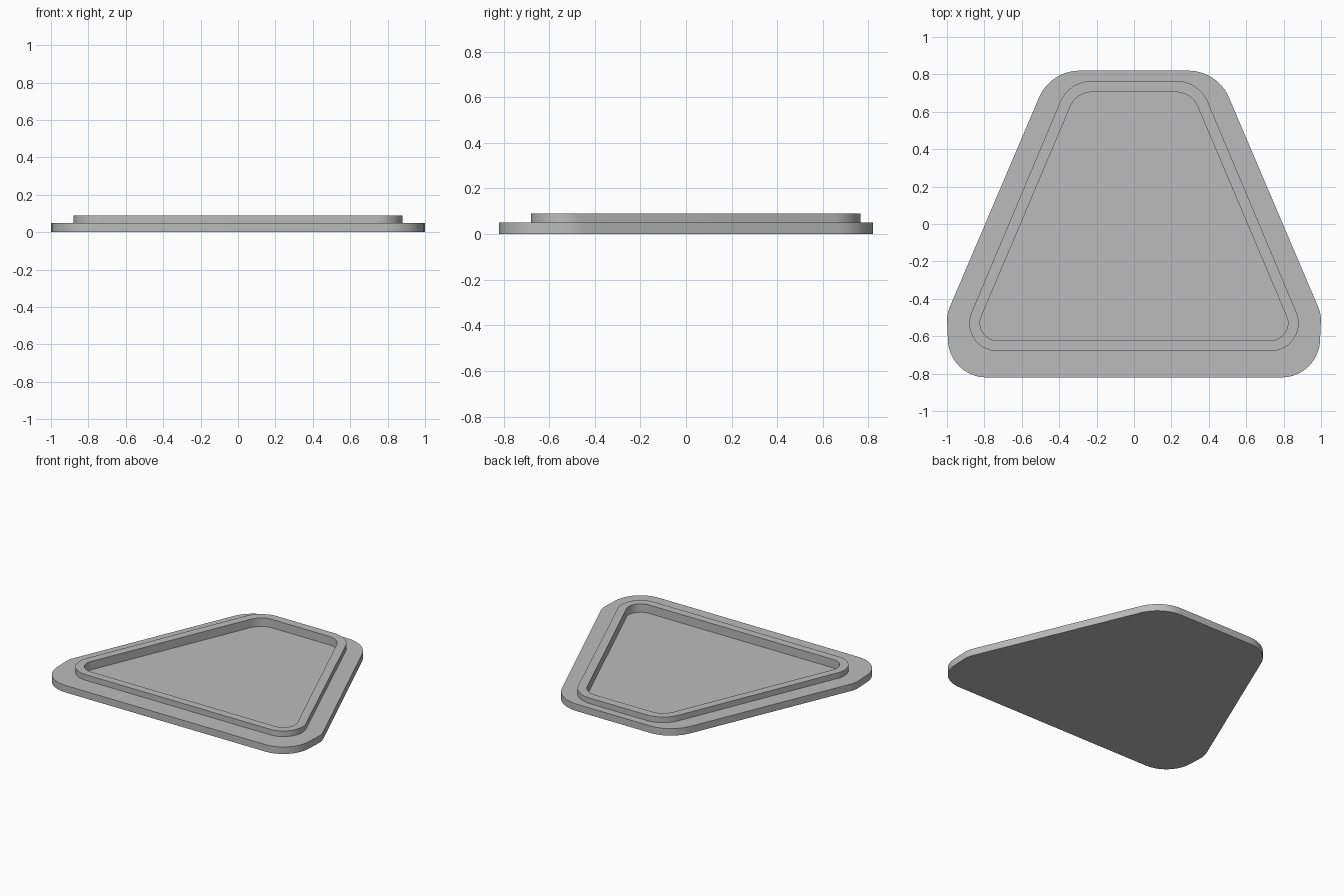
import bpy
import bmesh
from math import cos, sin, radians

cube = bpy.data.objects.get("Cube")
if cube:
    bpy.data.objects.remove(cube, do_unlink=True)

grey = bpy.data.materials.new("plain grey")
grey.use_nodes = True
colour = (0.5, 0.5, 0.5, 1)
grey.diffuse_color = colour
grey.node_tree.nodes["Principled BSDF"].inputs["Base Color"].default_value = colour

SLANT = 23  # direction the sloping sides face, in degrees


def arc(cx, cy, r, start, end, steps):
    angles = [radians(start + (end - start) * i / steps) for i in range(steps + 1)]
    return [(cx + r * cos(a), cy + r * sin(a)) for a in angles]


def outline(lower, side, upper):
    """Rounded trapezoid: three corner arcs (x, y, radius), mirrored in x."""
    half = arc(*lower, -90, 0, 16) + arc(*side, 3, SLANT, 5) + arc(*upper, SLANT, 90, 12)
    return half + [(-x, y) for x, y in reversed(half)]


base = outline((0.79, -0.615, 0.205), (0.80, -0.52, 0.20), (0.29, 0.583, 0.237))
rim_outer = outline((0.73, -0.53, 0.15), (0.73, -0.53, 0.15), (0.225, 0.58, 0.185))
rim_inner = outline((0.73, -0.53, 0.093), (0.73, -0.53, 0.093), (0.225, 0.58, 0.125))

# Base slab, raised rim and recessed floor as one stack of outlines
layers = [(base, 0), (base, 0.05), (rim_outer, 0.05), (rim_outer, 0.09),
          (rim_inner, 0.09), (rim_inner, 0.03)]
bm = bmesh.new()
loops = [[bm.verts.new((x, y, z)) for x, y in shape] for shape, z in layers]
for low, high in zip(loops, loops[1:]):
    for i in range(len(low)):
        j = (i + 1) % len(low)
        bm.faces.new((low[i], low[j], high[j], high[i]))
bm.faces.new(list(reversed(loops[0])))
bm.faces.new(loops[-1])
bmesh.ops.recalc_face_normals(bm, faces=bm.faces)

mesh = bpy.data.meshes.new("rimmed_tray")
bm.to_mesh(mesh)
bm.free()
mesh.materials.append(grey)
tray = bpy.data.objects.new("rimmed_tray", mesh)
bpy.context.collection.objects.link(tray)

# Smooth corners, crisp edges
bpy.ops.object.select_all(action="DESELECT")
tray.select_set(True)
bpy.context.view_layer.objects.active = tray
bpy.ops.object.shade_smooth_by_angle(angle=radians(30))
